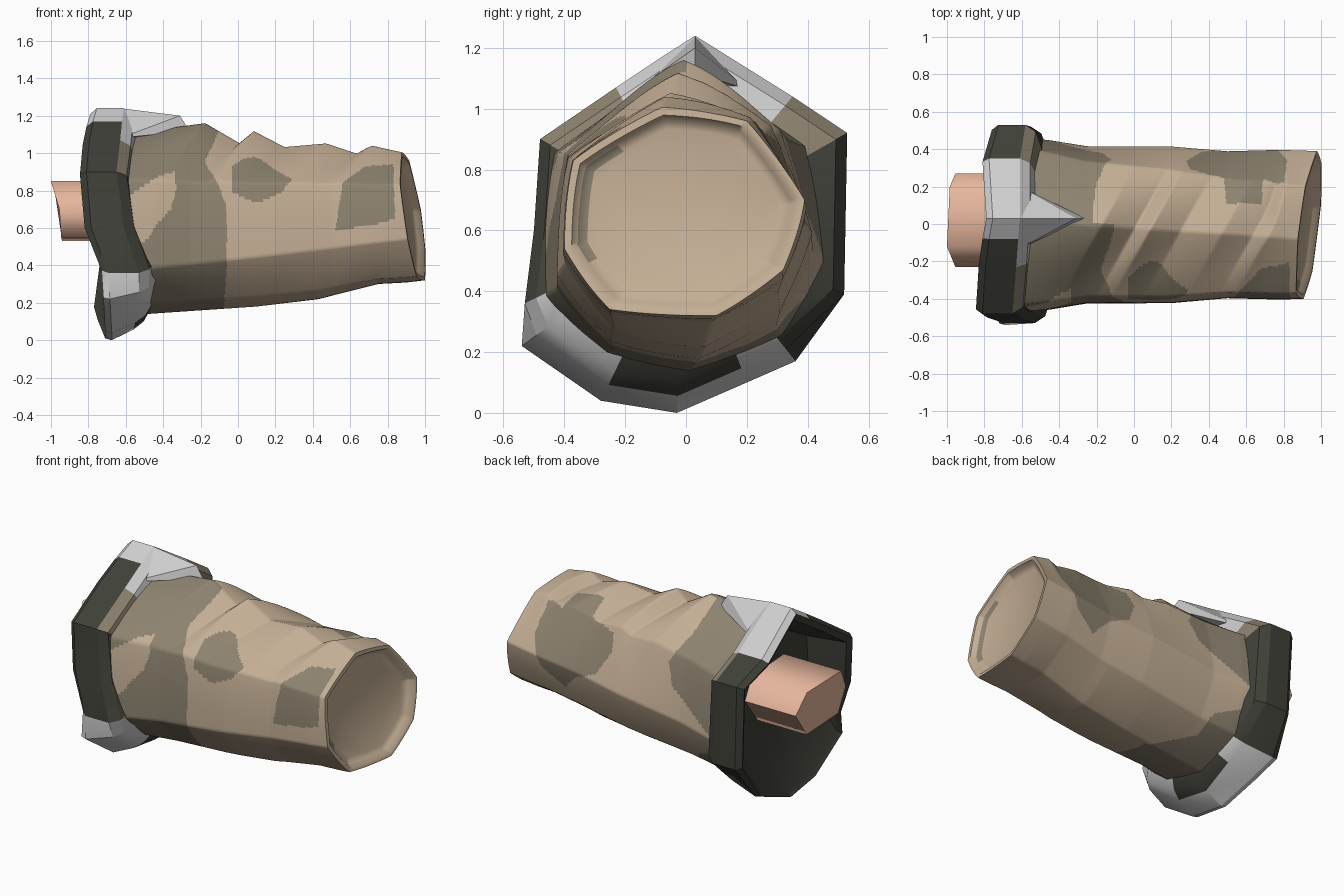
import bpy, math
from mathutils import Vector

if "Cube" in bpy.data.objects:
    bpy.data.objects.remove(bpy.data.objects["Cube"])


def material(name, rgb):
    m = bpy.data.materials.new(name)
    m.diffuse_color = (*rgb, 1)
    m.use_nodes = True
    m.node_tree.nodes["Principled BSDF"].inputs["Base Color"].default_value = m.diffuse_color
    return m


TAN = material("tan_cloth", (0.55, 0.425, 0.3))
OLIVE = material("olive_patch", (0.265, 0.225, 0.16))
DARK = material("dark_green", (0.05, 0.053, 0.04))
GREY = material("light_grey", (0.62, 0.62, 0.62))
SKIN = material("skin", (0.85, 0.5, 0.36))


def build(name, verts, faces, mats, rule=None, angle=30):
    me = bpy.data.meshes.new(name)
    me.from_pydata(verts, [], faces)
    for m in mats:
        me.materials.append(m)
    if rule:
        for i, p in enumerate(me.polygons):
            p.material_index = rule(i, p)
    ob = bpy.data.objects.new(name, me)
    bpy.context.collection.objects.link(ob)
    bpy.ops.object.select_all(action='DESELECT')
    ob.select_set(True)
    bpy.context.view_layer.objects.active = ob
    bpy.ops.object.mode_set(mode='EDIT')
    bpy.ops.mesh.select_all(action='SELECT')
    bpy.ops.mesh.normals_make_consistent(inside=False)
    bpy.ops.object.mode_set(mode='OBJECT')
    bpy.ops.object.shade_smooth_by_angle(angle=math.radians(angle))
    return ob


def loft(rings, cap_start=False, cap_end=False):
    n = len(rings[0])
    verts = [v for r in rings for v in r]
    faces = [(k * n + i, k * n + (i + 1) % n, (k + 1) * n + (i + 1) % n, (k + 1) * n + i)
             for k in range(len(rings) - 1) for i in range(n)]
    if cap_start:
        faces.append(tuple(range(n)))
    if cap_end:
        faces.append(tuple(range(len(verts) - n, len(verts))))
    return verts, faces


def inside(x, y, poly):
    hit = False
    for (ax, ay), (bx, by) in zip(poly, poly[1:] + poly[:1]):
        if (ay > y) != (by > y) and x < (bx - ax) * (y - ay) / (by - ay) + ax:
            hit = not hit
    return hit


def piecewise(x, table):
    for (ax, av), (bx, bv) in zip(table, table[1:]):
        if x <= bx:
            return av + (bv - av) * max(0, (x - ax) / (bx - ax))
    return table[-1][1]


# --- sleeve: loft between two octagons, with folds along the top ---
START = [(0.02, 1.10), (0.39, 0.87), (0.44, 0.48), (0.3, 0.24),
         (0, 0.13), (-0.25, 0.19), (-0.45, 0.37), (-0.41, 0.85)]
END = [(-0.08, 1.0), (0.2, 0.96), (0.39, 0.7), (0.32, 0.47),
       (0.1, 0.32), (-0.25, 0.34), (-0.4, 0.54), (-0.37, 0.83)]
TOP = [(-0.62, 0), (-0.17, 0.09), (0.02, -0.005), (0.1, 0.065), (0.27, -0.01),
       (0.5, 0.025), (0.67, -0.02), (0.75, 0.03), (0.9, 0)]
LOW = [(-0.62, 0), (-0.4, -0.01), (0.1, -0.035), (0.43, -0.035), (0.75, 0.01), (0.9, 0)]
SIDE = [(-0.62, 1.06), (-0.45, 1.03), (-0.25, 0.97), (0.2, 1.0), (0.5, 0.96), (0.78, 1.0), (0.9, 1)]
NX, SEG = 210, 26


def outline(pts):
    """Octagon split into short steps with slightly softened corners."""
    out, n = [], len(pts)
    for i in range(n):
        a, b, c, d = (Vector(pts[(i + k) % n]) for k in (-1, 0, 1, 2))
        for s in range(SEG):
            t = s / SEG
            curve = 0.5 * (2 * b + (c - a) * t + (2 * a - 5 * b + 4 * c - d) * t * t
                           + (3 * b - a - 3 * c + d) * t ** 3)
            out.append(b.lerp(c, t) * 0.7 + curve * 0.3)
    return out


start, end = outline(START), outline(END)


def end_x(y, z):
    return 0.938 + 0.12 * y - 0.15 * (z - 0.65)


rings = []
for k in range(NX + 1):
    t = k / NX
    ring = []
    for a, b in zip(start, end):
        y, z = a.lerp(b, t)
        x = -0.62 + t * (end_x(*b) + 0.62)
        up = (z - 0.64) / math.hypot(y, z - 0.64)
        fold = TOP if up > 0 else LOW
        shift = 0.55 * y if up > 0 else 0
        fade = min(1, (1 - t) * 8)
        z += piecewise(x - shift * fade, fold) * (up ** 3 if up > 0 else up * up)
        y *= piecewise(x, SIDE)
        ring.append((x, y, z))
    rings.append(ring)
# rolled hem and dished end
for s, d in ((0.94, 0.0), (0.89, 0.03), (0.81, 0.045)):
    rings.append([(end_x(y, z) - d, y, z) for y, z in
                  ((p[0] * s, 0.65 + (p[1] - 0.65) * s) for p in end)])

# camouflage patch outlines
FRONT_PATCHES = [
    [(-0.03, 0.93), (0.03, 0.97), (0.1, 0.98), (0.2, 0.91), (0.29, 0.86), (0.23, 0.79), (0.1, 0.73), (-0.03, 0.79)],
    [(0.52, 0.59), (0.56, 0.84), (0.68, 0.93), (0.83, 0.94), (0.84, 0.65), (0.7, 0.61)]]
FRONT_HOLE = [(-0.7, 0.72), (-0.57, 0.78), (-0.42, 0.88), (-0.34, 0.9), (-0.33, 0.8),
              (-0.36, 0.7), (-0.44, 0.61), (-0.48, 0.54), (-0.6, 0.48)]
BACK_PATCH = [(0.28, 0.8), (0.3, 0.9), (0.48, 0.93), (0.53, 1.2), (0.66, 1.2), (0.69, 0.93), (0.8, 0.95),
              (0.82, 0.78), (0.74, 0.6), (0.6, 0.5), (0.5, 0.6), (0.36, 0.66)]
FRONT_EDGE = [(0.1, -0.08), (0.4, -0.06), (0.72, -0.06), (0.86, -0.12), (0.95, -0.18), (1.1, -0.11)]
BACK_EDGE = [(0.2, -0.28), (0.32, -0.32), (0.41, -0.56), (0.5, -0.5), (0.72, -0.17),
             (0.85, -0.12), (1.0, -0.2), (1.1, -0.22)]


def camo(i, p):
    x, y, z = p.center
    row = i // len(start)
    if row >= NX:  # small strip inside the hem
        return int(row == NX + 2 and y < -0.17 and 0.5 < z < 0.87)
    if y < 0:
        hit = x < piecewise(z, FRONT_EDGE) and not inside(x, z, FRONT_HOLE)
        return int(hit or any(inside(x, z, q) for q in FRONT_PATCHES))
    edge = piecewise(z, BACK_EDGE)
    if z < 0.3:  # underside blends the two edges
        edge = -0.06 - 0.24 * min(1, y / 0.2)
    return int(x < edge or (y > 0.11 and inside(x, z, BACK_PATCH)))


v, f = loft(rings, cap_end=True)
build("sleeve", v, f, [TAN, OLIVE], camo, 60)

# --- cuff: y, z, open-end x, sleeve-side x ---
CUFF = [(0.03, 1.24, -0.79, -0.61), (0.35, 1.04, -0.81, -0.61), (0.53, 0.92, -0.76, -0.58),
        (0.52, 0.39, -0.74, -0.55), (0.36, 0.17, -0.77, -0.55), (0.2, 0.1, -0.75, -0.55),
        (-0.03, 0.0, -0.71, -0.56), (-0.28, 0.04, -0.71, -0.55), (-0.54, 0.22, -0.72, -0.53),
        (-0.53, 0.36, -0.73, -0.53), (-0.5, 0.6, -0.82, -0.61), (-0.48, 0.9, -0.845, -0.65),
        (-0.23, 1.07, -0.83, -0.63), (-0.08, 1.17, -0.81, -0.62)]
BAND_GREY = {0, 13, 4, 5, 6, 7, 8}
BEVEL_GREY = {0, 12, 13, 4, 7, 8}
BEVEL_OLIVE = {1, 11}


def cuff_ring(scale, dx, side, low=None):
    """One ring of the cuff; low is the scale used along the bottom plate."""
    out = []
    for p in CUFF:
        s = low if low and p[1] < 0.25 else scale
        out.append((p[side] + dx, p[0] * s, 0.62 + (p[1] - 0.62) * s))
    return out


inner = [(-0.6, p[0] * 0.72, 0.52 + max(0, p[1] - 0.3) * 0.6) for p in CUFF]
cuff_rings = [inner, cuff_ring(0.88, 0.02, 2, 0.93), cuff_ring(0.95, 0, 2, 0.985),
              cuff_ring(1, 0.035, 2, 1), cuff_ring(1, 0, 3, 0.91),
              cuff_ring(0.93, 0.055, 3, 0.84), cuff_ring(0.74, 0.09, 3)]
v, f = loft(cuff_rings, cap_start=True)


def cuff_colour(i, p):
    row, span = divmod(i, len(CUFF))
    if row in (4, 5):
        return 1 if span in BEVEL_GREY else 2 if span in BEVEL_OLIVE else 0
    return int(row in (2, 3) and span in BAND_GREY)


build("cuff", v, f, [DARK, GREY, OLIVE], cuff_colour, 25)

# --- pointed plate over the top of the sleeve ---
v = [(-0.63, -0.14, 1.08), (-0.63, 0.21, 1.06), (-0.63, 0.03, 1.24),
     (-0.31, 0.03, 1.2), (-0.26, 0.03, 1.12)]
build("top_spike", v, [(0, 2, 3), (0, 3, 4), (1, 3, 2), (1, 4, 3), (0, 4, 1), (0, 1, 2)], [GREY], angle=20)

# --- wrist stub ---
WRIST = [(0.27, 0.7, -0.955), (0.2, 0.83, -0.985), (-0.12, 0.85, -1.0),
         (-0.23, 0.7, -0.955), (-0.17, 0.55, -0.945), (0.14, 0.53, -0.94)]
v, f = loft([[(x, y, z) for y, z, x in WRIST], [(-0.58, y, z) for y, z, x in WRIST]], True, True)
build("wrist", v, f, [SKIN], angle=65)
